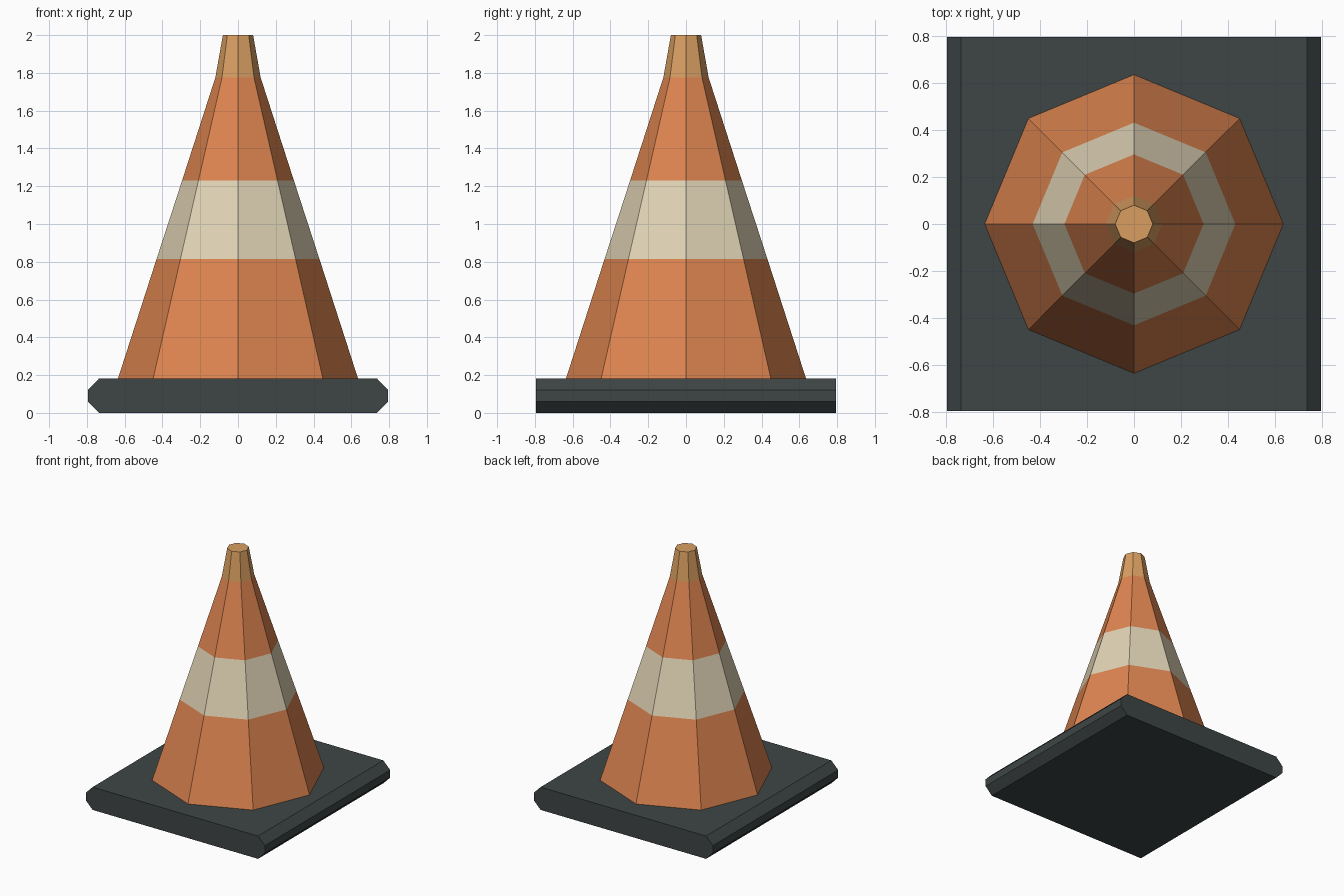
import bpy, bmesh, math

if "Cube" in bpy.data.objects:
    bpy.data.objects.remove(bpy.data.objects["Cube"])


def srgb(r, g, b):
    def lin(c):
        c /= 255
        return c / 12.92 if c <= 0.04045 else ((c + 0.055) / 1.055) ** 2.4
    return (lin(r), lin(g), lin(b), 1.0)


def material(name, rgb):
    m = bpy.data.materials.new(name)
    m.diffuse_color = srgb(*rgb)
    m.use_nodes = True
    m.node_tree.nodes["Principled BSDF"].inputs["Base Color"].default_value = m.diffuse_color
    return m


orange = material("orange", (222, 133, 80))
cream = material("cream", (224, 211, 181))
tan = material("tan orange", (217, 159, 97))
rubber = material("dark rubber", (62, 69, 69))


def loft(name, rings, mats, band_mats):
    """Join equal-sized rings of points with quads and cap both ends."""
    bm = bmesh.new()
    loops = [[bm.verts.new(p) for p in ring] for ring in rings]
    n = len(loops[0])
    for a, b, mi in zip(loops, loops[1:], band_mats):
        for i in range(n):
            j = (i + 1) % n
            bm.faces.new((a[i], a[j], b[j], b[i])).material_index = mi
    bm.faces.new(loops[0][::-1]).material_index = band_mats[0]
    bm.faces.new(loops[-1]).material_index = band_mats[-1]
    bmesh.ops.recalc_face_normals(bm, faces=bm.faces[:])
    me = bpy.data.meshes.new(name)
    bm.to_mesh(me)
    bm.free()
    for m in mats:
        me.materials.append(m)
    ob = bpy.data.objects.new(name, me)
    bpy.context.collection.objects.link(ob)
    return ob


# Base slab: side edges chamfered, front and back flat
W, C, H, T = 0.795, 0.735, 0.183, 0.061
outline = [(-C, 0), (C, 0), (W, T), (W, 2 * T), (C, H), (-C, H), (-W, 2 * T), (-W, T)]
loft("base", [[(x, y, z) for x, z in outline] for y in (-W, W)], [rubber], [0])

# Eight-sided cone: orange, cream stripe, orange, tan tip
profile = [(0.635, H), (0.431, 0.815), (0.296, 1.23), (0.12, 1.775), (0.08, 2.0)]
rings = [[(r * math.cos(k * math.pi / 4), r * math.sin(k * math.pi / 4), z)
          for k in range(8)] for r, z in profile]
loft("cone", rings, [orange, cream, tan], [0, 1, 0, 2])
